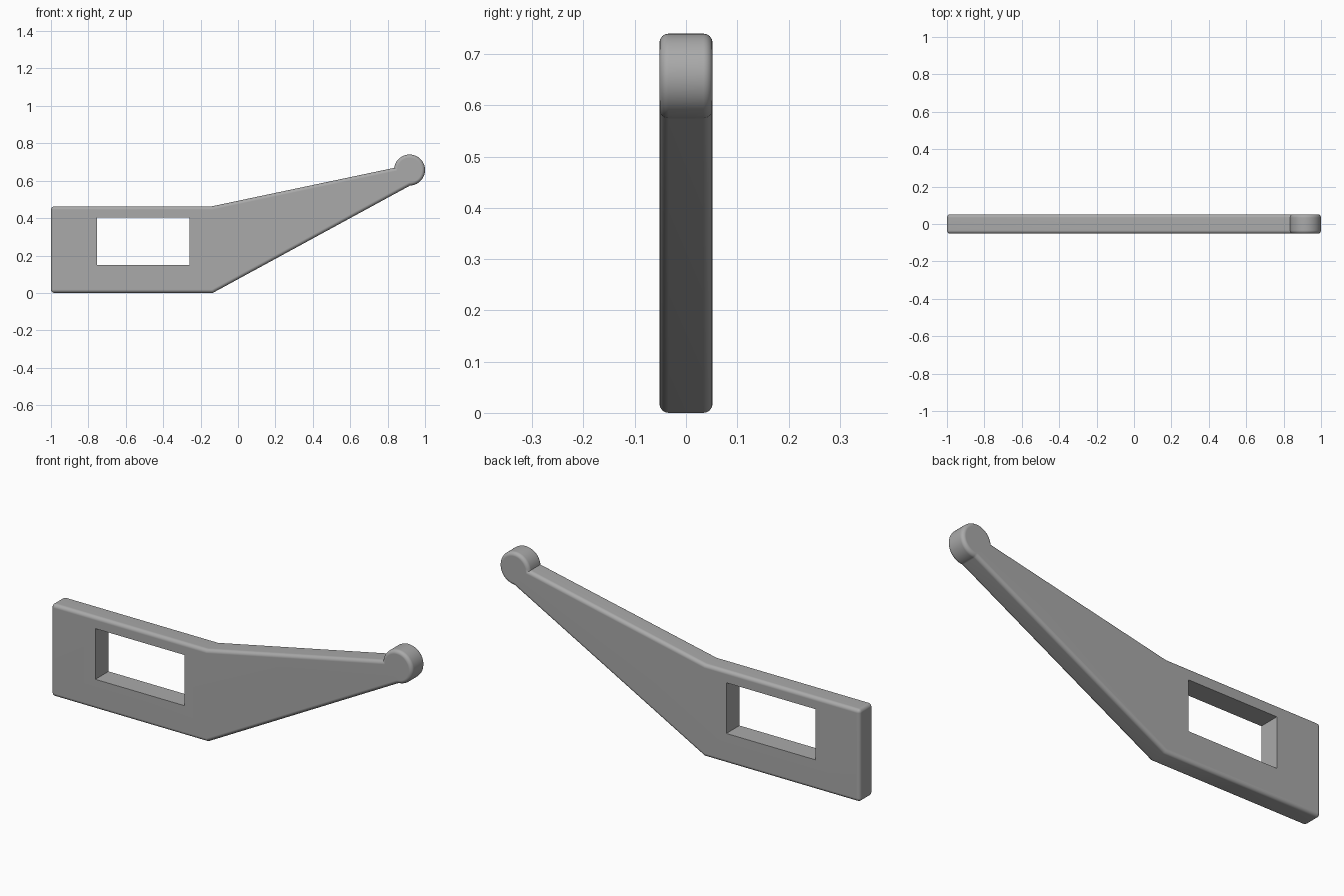
import bpy, bmesh, math

if "Cube" in bpy.data.objects:
    bpy.data.objects.remove(bpy.data.objects["Cube"])

HALF = 0.052          # half thickness in y
ROUND = 0.02          # edge rounding
KNOB = (0.917, 0.657, 0.083)   # knob centre x, z and radius

grey = bpy.data.materials.new("plain grey")
grey.diffuse_color = (0.40, 0.40, 0.40, 1)
grey.use_nodes = True
grey.node_tree.nodes["Principled BSDF"].inputs["Base Color"].default_value = grey.diffuse_color

# Side outline (x, z): plate, tapering arm, round knob at the tip
outline = [(-1.0, 0.0), (-0.135, 0.0)]
steps = 40
for i in range(steps + 1):
    a = math.radians(-88 + (172 + 88) * i / steps)
    outline.append((KNOB[0] + KNOB[2] * math.cos(a), KNOB[1] + KNOB[2] * math.sin(a)))
outline += [(-0.14, 0.463), (-1.0, 0.463)]

# Extrude the outline and round its front and back rims
bm = bmesh.new()
front = bm.faces.new([bm.verts.new((x, -HALF, z)) for x, z in outline])
ext = bmesh.ops.extrude_face_region(bm, geom=[front], use_keep_orig=True)
for v in ext["geom"]:
    if isinstance(v, bmesh.types.BMVert):
        v.co.y = HALF
bmesh.ops.recalc_face_normals(bm, faces=bm.faces[:])
rims = [e for e in bm.edges if abs(e.verts[0].co.y - e.verts[1].co.y) < 1e-6]
ends = [e for e in bm.edges if all(v.co.x < -0.99 for v in e.verts) and e not in rims]
bmesh.ops.bevel(bm, geom=rims + ends, offset=ROUND * 0.9, offset_type='OFFSET',
                segments=4, profile=0.5, affect='EDGES', clamp_overlap=False)
mesh = bpy.data.meshes.new("lever_plate")
bm.to_mesh(mesh)
bm.free()
lever = bpy.data.objects.new("lever_plate", mesh)
bpy.context.collection.objects.link(lever)
mesh.materials.append(grey)

# Sharp-edged rectangular window through the plate
bpy.ops.mesh.primitive_cube_add(size=1, location=(-0.507, 0, 0.277))
cutter = bpy.context.object
cutter.name = "window_cutter"
cutter.scale = (0.494, 0.4, 0.254)
cutter.hide_render = True
cutter.data.materials.append(grey)

bpy.ops.object.select_all(action='DESELECT')
lever.select_set(True)
bpy.context.view_layer.objects.active = lever
cut = lever.modifiers.new("window", 'BOOLEAN')
cut.operation = 'DIFFERENCE'
cut.solver = 'EXACT'
cut.object = cutter
bpy.ops.object.modifier_apply(modifier=cut.name)
bpy.data.objects.remove(cutter)

# Smooth rounding, flat broad faces
bpy.ops.object.shade_smooth_by_angle(angle=math.radians(35))
wn = lever.modifiers.new("flat_faces", 'WEIGHTED_NORMAL')
wn.keep_sharp = True
